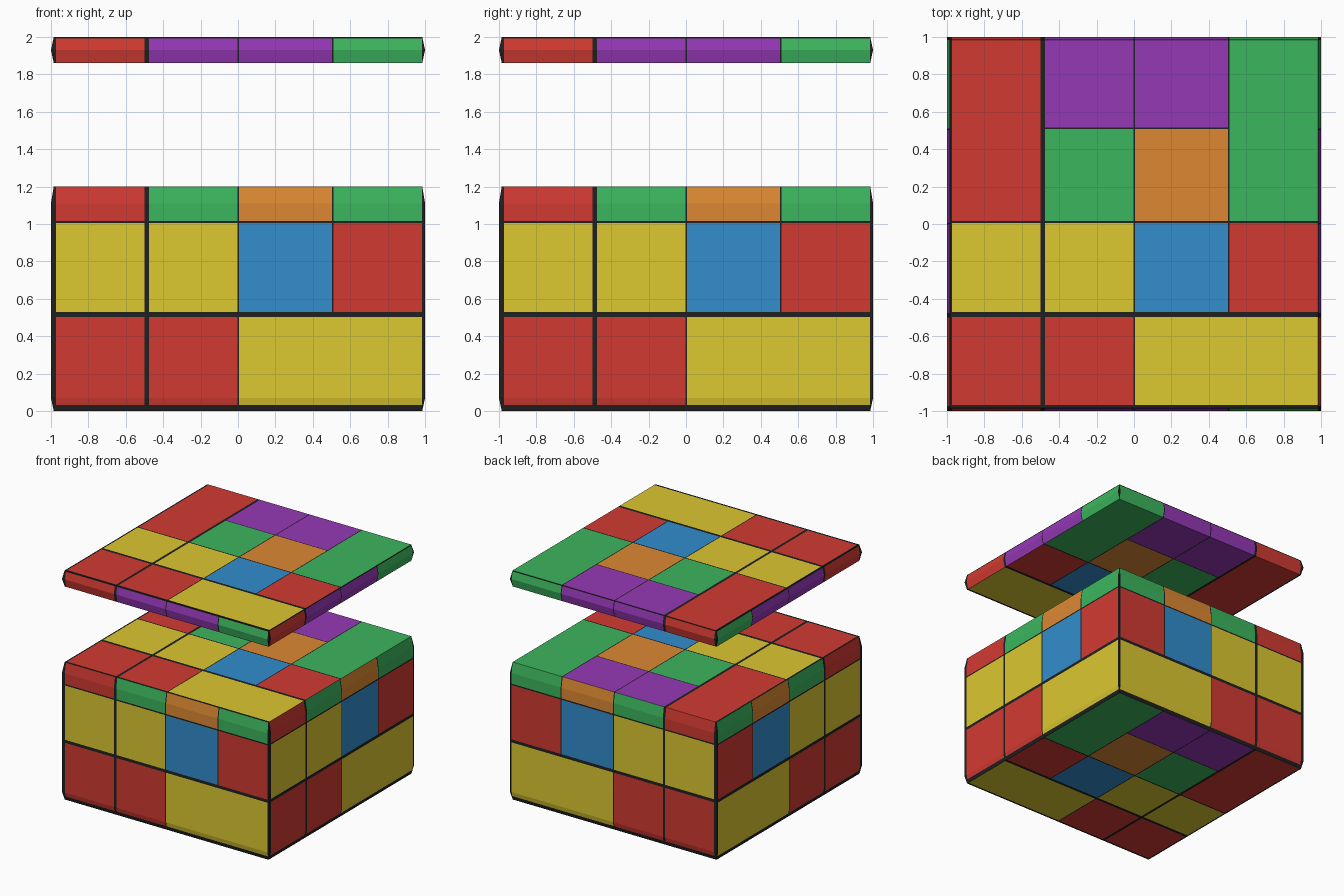
import bpy, bmesh
from mathutils import Vector

if "Cube" in bpy.data.objects:
    bpy.data.objects.remove(bpy.data.objects["Cube"])

# Flat colours (sRGB 0-255, converted to linear)
COLOURS = {
    "black_grid": (32, 32, 32), "red": (210, 58, 50), "yellow": (220, 200, 48),
    "blue": (50, 141, 206), "green": (60, 182, 94), "orange": (220, 137, 50),
    "purple": (149, 56, 182),
}


def linear(c):
    c /= 255
    return c / 12.92 if c <= 0.04045 else ((c + 0.055) / 1.055) ** 2.4


MATS = []
for name, rgb in COLOURS.items():
    m = bpy.data.materials.new(name)
    m.diffuse_color = (*[linear(c) for c in rgb], 1)
    m.use_nodes = True
    m.node_tree.nodes["Principled BSDF"].inputs["Base Color"].default_value = m.diffuse_color
    MATS.append(m)
INDEX = {n[0]: i for i, n in enumerate(COLOURS)}
INDEX.update(k=0, b=list(COLOURS).index("blue"))

# Tile pattern, bottom row first; bands are the dark lines between tiles
TILES = ["rryy", "yybr", "rgog", "rppg"]
BANDS_U = [(-1.1, -.972), (-.499, -.476), (-.003, .006), (.502, .511), (.984, 1.1)]
BANDS_V = [(-1.1, -.968), (-.496, -.47), (.005, .017), (.508, .517), (.992, 1.1)]
JOINED_U = {(3, 0)}            # (band, row): line missing, tiles run together
JOINED_V = {(3, 0), (3, 3)}    # (band, column)


def locate(p, bands):
    """Return (band index or None, tile index)."""
    for i, (a, b) in enumerate(bands):
        if a < p < b:
            return i, min(i, 3)
    return None, sum(p > b for a, b in bands) - 1


def tile_colour(u, v):
    bu, col = locate(u, BANDS_U)
    bv, row = locate(v, BANDS_V)
    if bu is not None and not (bv is None and (bu, row) in JOINED_U):
        return 0
    if bv is not None and not (bu is None and (bv, col) in JOINED_V):
        return 0
    return INDEX[TILES[row][col]]


def tiled_block(name, profile):
    """Square block from (z, half width) rings, cut and coloured by the tile pattern."""
    bm = bmesh.new()
    rings = [[bm.verts.new((sx * h, sy * h, z))
              for sx, sy in ((-1, -1), (1, -1), (1, 1), (-1, 1))] for z, h in profile]
    bm.faces.new(rings[0][::-1])
    bm.faces.new(rings[-1])
    for lo, hi in zip(rings, rings[1:]):
        for i in range(4):
            j = (i + 1) % 4
            bm.faces.new((lo[i], lo[j], hi[j], hi[i]))
    # Cut along every grid line
    u_cuts = [p for band in BANDS_U for p in band]
    v_cuts = [p for band in BANDS_V for p in band]
    cuts = [((1, 0, 0), p) for p in u_cuts]
    cuts += [((0, 1, 0), p) for p in u_cuts + v_cuts]
    cuts += [((0, 0, 1), p + 1) for p in v_cuts]
    for n, p in cuts:
        if abs(p) > 1 and n[2] == 0:
            continue
        bmesh.ops.bisect_plane(bm, geom=bm.verts[:] + bm.edges[:] + bm.faces[:],
                               dist=1e-5, plane_co=Vector(n) * p, plane_no=n)
    # Project the pattern along each face's main direction
    bm.normal_update()
    for f in bm.faces:
        c, n = f.calc_center_median(), f.normal
        if abs(n.z) > 0.7:
            f.material_index = tile_colour(c.x, c.y)
        elif abs(n.x) > abs(n.y):
            f.material_index = tile_colour(c.y, c.z - 1)
        else:
            f.material_index = tile_colour(c.x, c.z - 1)
    me = bpy.data.meshes.new(name)
    bm.to_mesh(me)
    bm.free()
    for m in MATS:
        me.materials.append(m)
    ob = bpy.data.objects.new(name, me)
    bpy.context.collection.objects.link(ob)
    return ob


# Lower block and floating lid, both with slightly tapered rims
tiled_block("base_block", [(0, .985), (.07, 1), (1.11, 1), (1.2, .985)])
tiled_block("floating_lid", [(1.86, .985), (1.93, 1), (2, .985)])
